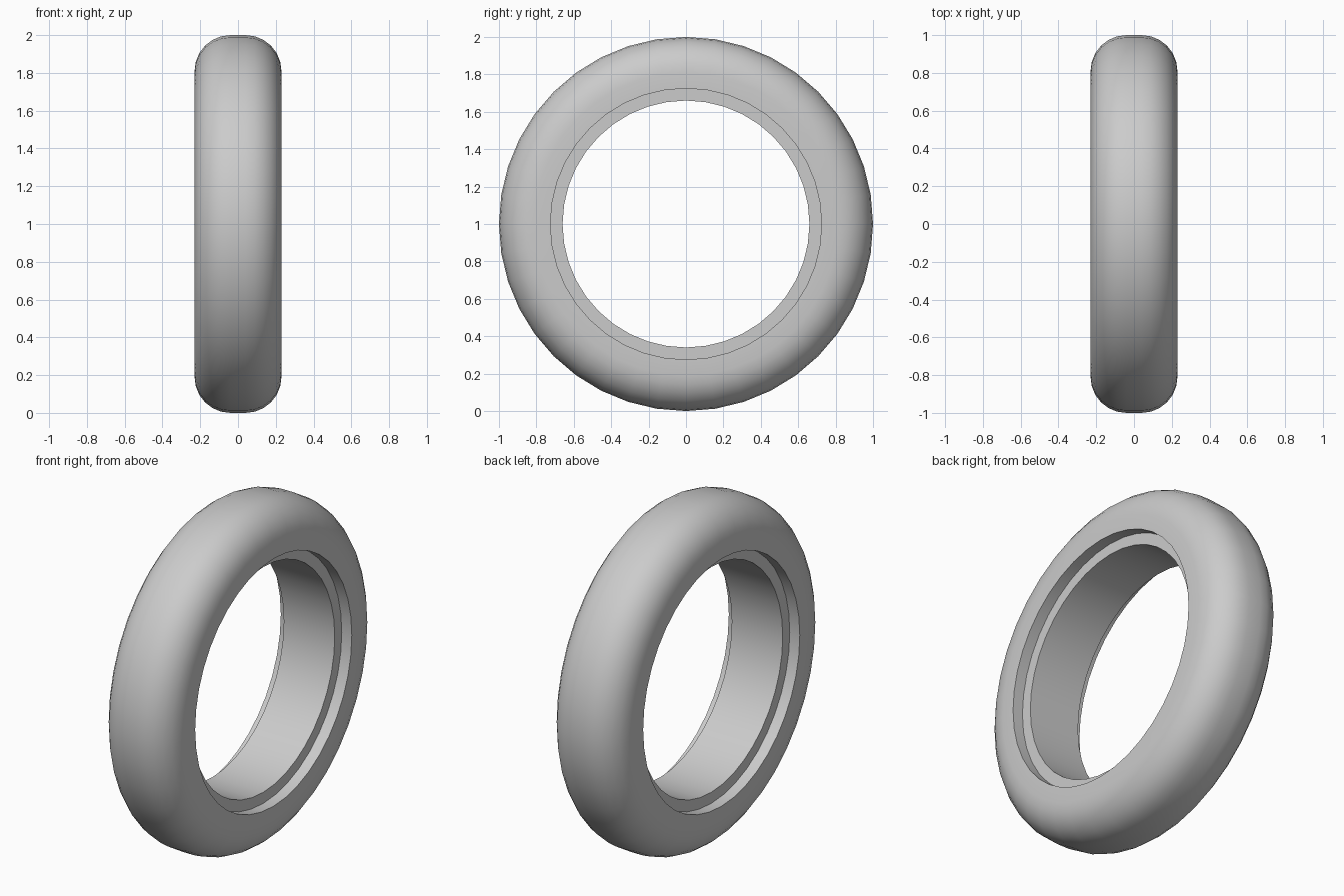
import bpy, bmesh, math

cube = bpy.data.objects.get("Cube")
if cube:
    bpy.data.objects.remove(cube, do_unlink=True)

SEGMENTS = 40
HALF_WIDTH = 0.23
CORNER = 0.19
STEP_RADIUS = 0.725
BORE_RADIUS = 0.66
STEP_DEPTH = 0.065

grey = bpy.data.materials.new("plain grey")
grey.use_nodes = True
colour = (0.6, 0.6, 0.6, 1)
grey.diffuse_color = colour
grey.node_tree.nodes["Principled BSDF"].inputs["Base Color"].default_value = colour


def lathe(name, profile):
    """Spin a closed (x, radius) profile round the x axis."""
    bm = bmesh.new()
    rings = []
    for i in range(SEGMENTS):
        a = 2 * math.pi * i / SEGMENTS
        rings.append([bm.verts.new((x, r * math.cos(a), 1 + r * math.sin(a)))
                      for x, r in profile])
    count = len(profile)
    for i, ring in enumerate(rings):
        after = rings[(i + 1) % SEGMENTS]
        for j in range(count):
            k = (j + 1) % count
            bm.faces.new((ring[j], ring[k], after[k], after[j]))
    bmesh.ops.recalc_face_normals(bm, faces=bm.faces)
    mesh = bpy.data.meshes.new(name)
    bm.to_mesh(mesh)
    bm.free()
    obj = bpy.data.objects.new(name, mesh)
    bpy.context.collection.objects.link(obj)
    mesh.materials.append(grey)
    bpy.ops.object.select_all(action="DESELECT")
    obj.select_set(True)
    bpy.context.view_layer.objects.active = obj
    bpy.ops.object.shade_smooth_by_angle(angle=math.radians(35))
    return obj


# One half of the tyre section: recessed bead, side wall, rounded shoulder
bead = HALF_WIDTH - STEP_DEPTH
half = [(bead, BORE_RADIUS), (bead, STEP_RADIUS), (HALF_WIDTH, STEP_RADIUS)]
for i in range(7):
    a = math.pi / 2 * i / 6
    half.append((HALF_WIDTH - CORNER + CORNER * math.cos(a),
                 1 - CORNER + CORNER * math.sin(a)))

# Mirror the half section to close the whole tyre
lathe("tyre", half + [(-x, r) for x, r in reversed(half)])
